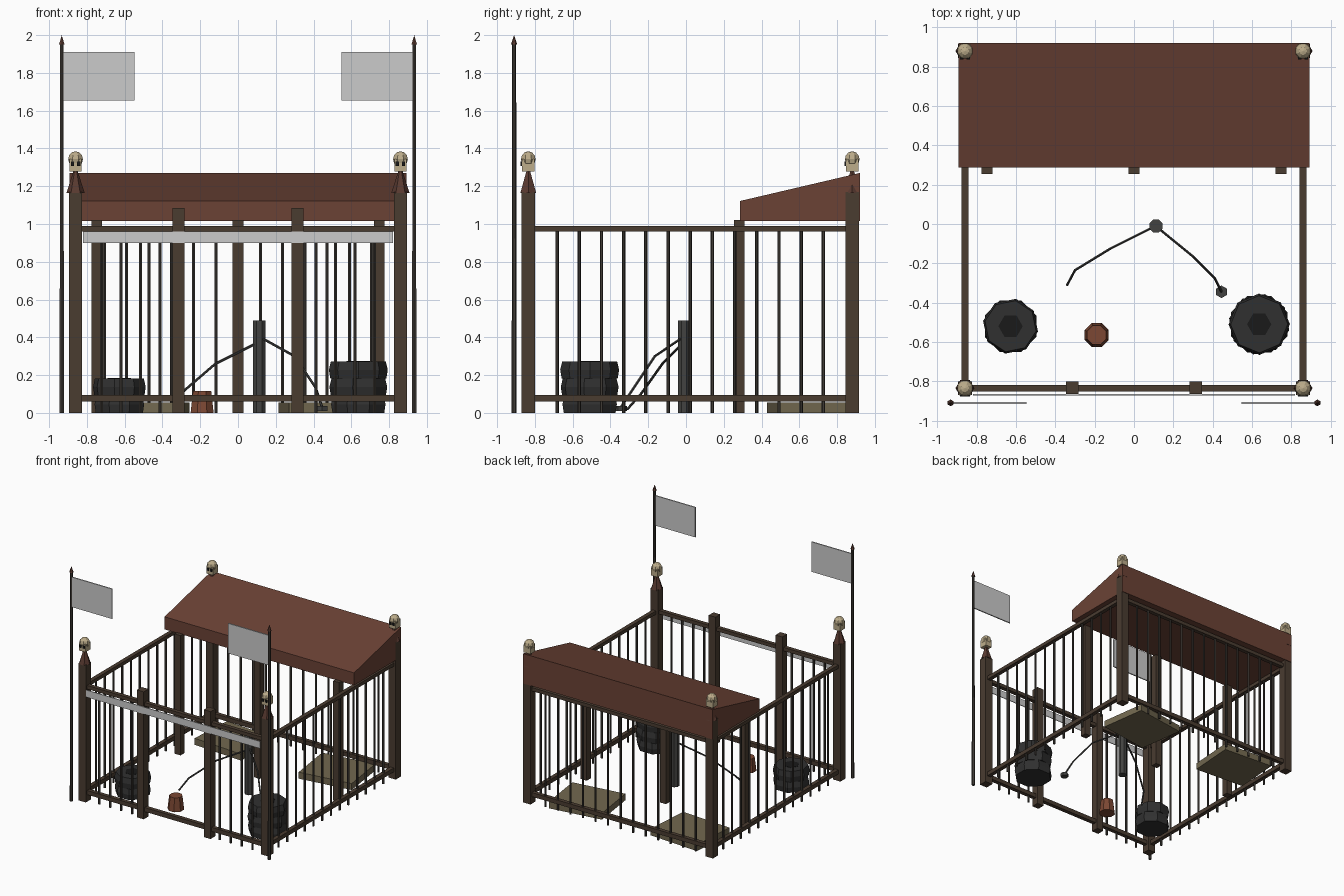
import bpy, math
from mathutils import Vector

if "Cube" in bpy.data.objects:
    bpy.data.objects.remove(bpy.data.objects["Cube"])

def mat(name, r, g, b):
    m = bpy.data.materials.new(name)
    m.diffuse_color = (r, g, b, 1)
    m.use_nodes = True
    m.node_tree.nodes["Principled BSDF"].inputs["Base Color"].default_value = m.diffuse_color
    return m

WOOD = mat("dark_wood", .068, .045, .030)
BAR = mat("bar_iron", .05, .043, .036)
ROOF = mat("rust_roof", .147, .055, .036)
SPIKE = mat("rust_spike", .10, .042, .03)
BONE = mat("bone", .51, .42, .26)
DARK = mat("black", .01, .01, .01)
TIRE = mat("rubber", .03, .03, .03)
IRON = mat("iron", .055, .055, .052)
STRAW = mat("straw", .17, .14, .08)
CLAY = mat("clay", .2, .064, .033)

def finish(name, m):
    o = bpy.context.object
    o.name = name
    if m:
        o.data.materials.append(m)
    return o

def box(name, x, y, z, m=None, rot=0):
    """x, y, z are (min, max) ranges"""
    c = [(a + b) / 2 for a, b in (x, y, z)]
    bpy.ops.mesh.primitive_cube_add(size=1, location=c, rotation=(0, 0, rot))
    o = finish(name, m)
    o.scale = [b - a for a, b in (x, y, z)]
    return o

def cone(name, x, y, z0, z1, r0, r1, n, m, rot=0):
    bpy.ops.mesh.primitive_cone_add(vertices=n, radius1=r0, radius2=r1, depth=z1 - z0,
                                    location=(x, y, (z0 + z1) / 2), rotation=(0, 0, rot))
    return finish(name, m)

def post(name, x, y, h, w):
    box(name, (x - w, x + w), (y - w, y + w), (0, h), WOOD)

def bar(name, x, y):
    cone(name, x, y, 0, .97, .009, .009, 6, BAR)

YF, YB, X = -.835, .88, .86

# corner posts with spikes and skulls
for sx in (-1, 1):
    for y, end in ((YF, "front"), (YB, "back")):
        x = sx * X
        post(end + "_corner_post", x, y, 1.17, .035)
        cone(end + "_post_spike", x, y, 1.165, 1.29, .048, .008, 6, SPIKE, math.pi / 6)
        bpy.ops.mesh.primitive_uv_sphere_add(segments=8, ring_count=6, radius=.042,
                                             location=(x, y, 1.343), rotation=(0, 0, math.pi / 8))
        finish("skull_cranium", BONE)
        box("skull_jaw", (x - .031, x + .031), (y - .034, y + .032), (1.278, 1.345), BONE)
        for e in (-.016, .016):
            box("skull_eye", (x + e - .009, x + e + .009), (y - .042, y - .03), (1.308, 1.33), DARK)

# rails around the pen
for z in ((.06, .095), (.96, .99)):
    for y in (YF, YB):
        box("long_rail", (-X, X), (y - .017, y + .017), z, WOOD)
    for x in (-X, X):
        box("side_rail", (x - .017, x + .017), (YF, YB), z, WOOD)

# bars: sides, back and the front beside the gateway
for k in range(1, 14):
    for x in (-X, X):
        bar("side_bar", x, -.80 + .1175 * k)
    bar("back_bar", -.825 + .1179 * k, YB)
for k in range(1, 5):
    for s in (-1, 1):
        bar("front_bar", s * (.825 - .103 * k), YF)

# gate posts and roof posts
for x in (-.315, .315):
    post("gate_post", x, -.833, 1.085, .032)
for x in (-.747, 0, .747):
    post("roof_post", x, .282, 1.02, .028)

# sloping wedge roof
prof = [(.287, 1.015), (.92, 1.015), (.92, 1.27), (.287, 1.122)]
verts = [(x, y, z) for x in (-.893, .893) for y, z in prof]
faces = [(3, 2, 1, 0), (4, 5, 6, 7)] + [(i, (i + 1) % 4, (i + 1) % 4 + 4, i + 4) for i in range(4)]
me = bpy.data.meshes.new("roof")
me.from_pydata(verts, [], faces)
me.materials.append(ROOF)
bpy.context.collection.objects.link(bpy.data.objects.new("roof", me))

# front banner strip
box("front_banner", (-.82, .82), (-.872, -.866), (.90, .96))

# flag poles with flags
for s in (-1, 1):
    x = s * .933
    cone("flag_pole", x, -.91, 0, 1.96, .013, .011, 6, BAR)
    cone("flag_pole_tip", x, -.91, 1.95, 2.0, .017, 0, 6, SPIKE)
    box("flag", sorted((s * .547, s * .925)), (-.915, -.905), (1.655, 1.91))

# tyre stacks
def tyres(x, y, r, n, h):
    for i in range(n):
        a = math.pi / 8 + i * .2
        z = i * h
        cone("tyre_lower", x, y, z, z + h * .5, r * .95, r, 8, TIRE, a)
        cone("tyre_upper", x, y, z + h * .5, z + h, r, r * .93, 8, TIRE, a)
    cone("tyre_hole", x, y, n * h - .01, n * h + .002, .062, .062, 6, DARK, math.pi / 6)

tyres(-.628, -.52, .142, 2, .091)
tyres(.637, -.51, .156, 3, .091)

# upturned bucket
cone("bucket", -.19, -.565, 0, .115, .066, .052, 8, CLAY, math.pi / 8)

# tether post with two chains and a shackle
cone("tether_post", .112, -.01, 0, .49, .036, .036, 8, IRON, math.pi / 8)

def chain(name, pts):
    for a, b in zip(pts, pts[1:]):
        a, b = Vector(a), Vector(b)
        d = b - a
        bpy.ops.mesh.primitive_cylinder_add(vertices=6, radius=.007, depth=d.length + .004,
                                            location=(a + b) / 2,
                                            rotation=d.to_track_quat('Z', 'Y').to_euler())
        finish(name, IRON)

chain("left_chain", [(.11, -.01, .375), (-.12, -.125, .26), (-.30, -.235, .105), (-.34, -.31, .02)])
chain("right_chain", [(.11, -.01, .405), (.30, -.165, .30), (.41, -.275, .135), (.445, -.345, .03)])
cone("shackle", .445, -.345, .01, .037, .032, .032, 6, IRON)

# straw sleeping mats
box("left_mat", (-.73, -.27), (.46, .86), (0, .055), STRAW, math.radians(-4))
box("right_mat", (.24, .70), (.46, .86), (0, .055), STRAW, math.radians(8))
